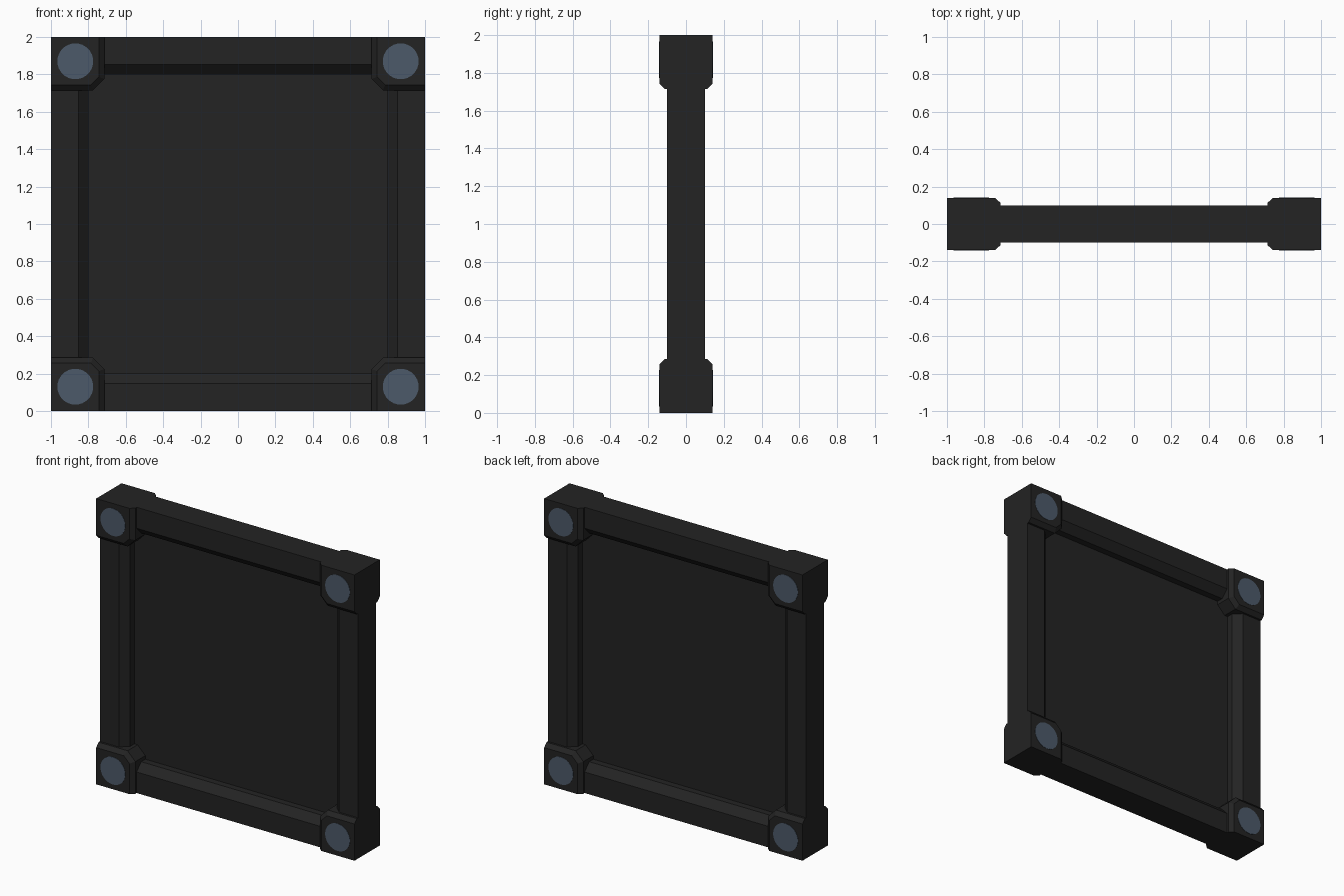
import bpy, bmesh, math
from mathutils import Matrix, Vector

if "Cube" in bpy.data.objects:
    bpy.data.objects.remove(bpy.data.objects["Cube"])


def material(name, rgb):
    m = bpy.data.materials.new(name)
    m.diffuse_color = (*rgb, 1)
    m.use_nodes = True
    m.node_tree.nodes["Principled BSDF"].inputs["Base Color"].default_value = m.diffuse_color
    return m


DARK = material("dark_metal", (0.0168, 0.0168, 0.0168))
BLUE = material("slate_blue", (0.073, 0.102, 0.143))
MID = Vector((0, 0, 1))  # centre of the square panel


def loft(name, rings, mat, place):
    """Skin a closed solid through rings of equal point count."""
    bm = bmesh.new()
    vs = [[bm.verts.new(place(Vector(p))) for p in r] for r in rings]
    n = len(vs[0])
    for a, b in zip(vs, vs[1:]):
        for i in range(n):
            j = (i + 1) % n
            bm.faces.new((a[i], a[j], b[j], b[i]))
    bm.faces.new(vs[0])
    bm.faces.new(vs[-1])
    bmesh.ops.recalc_face_normals(bm, faces=bm.faces)
    me = bpy.data.meshes.new(name)
    bm.to_mesh(me)
    bm.free()
    me.materials.append(mat)
    ob = bpy.data.objects.new(name, me)
    bpy.context.collection.objects.link(ob)
    return ob


def turned(k):
    """Place a point after k quarter turns about the y axis through the centre."""
    rot = Matrix.Rotation(k * math.pi / 2, 3, 'Y')
    return lambda p: rot @ p + MID


def block_ring(y, inset):
    """Corner block outline with its inner corner cut off, shrunk by inset."""
    e = 0.715 + inset
    c = 0.06 - inset * (2 - math.sqrt(2))
    return [(1, y, 1), (e, y, 1), (e, y, e + c), (e + c, y, e), (1, y, e)]


def disc_ring(y, r=0.096, n=32):
    return [(0.87 + r * math.cos(i * math.tau / n), y,
             0.87 + r * math.sin(i * math.tau / n)) for i in range(n)]


# Thin middle panel
loft("panel", [[(-.82, y, -.82), (.82, y, -.82), (.82, y, .82), (-.82, y, .82)]
               for y in (-.004, .004)], DARK, turned(0))

# Beam cross-section: bevelled towards the panel
section = [(1, -.1), (.853, -.1), (.8, -.05), (.8, .05), (.853, .1), (1, .1)]

for k in range(4):
    # Frame beam
    loft(f"frame_beam_{k}", [[(x, y, z) for z, y in section] for x in (-.73, .73)],
         DARK, turned(k))
    # Corner block with bevelled inner edges, front and back
    loft(f"corner_block_{k}", [block_ring(-.14, .028), block_ring(-.114, 0),
                               block_ring(.114, 0), block_ring(.14, .028)],
         DARK, turned(k))
    # Round plates on both faces of the block
    for side, s in (("front", -1), ("back", 1)):
        loft(f"{side}_disc_{k}", [disc_ring(s * .138), disc_ring(s * .142)],
             BLUE, turned(k))
